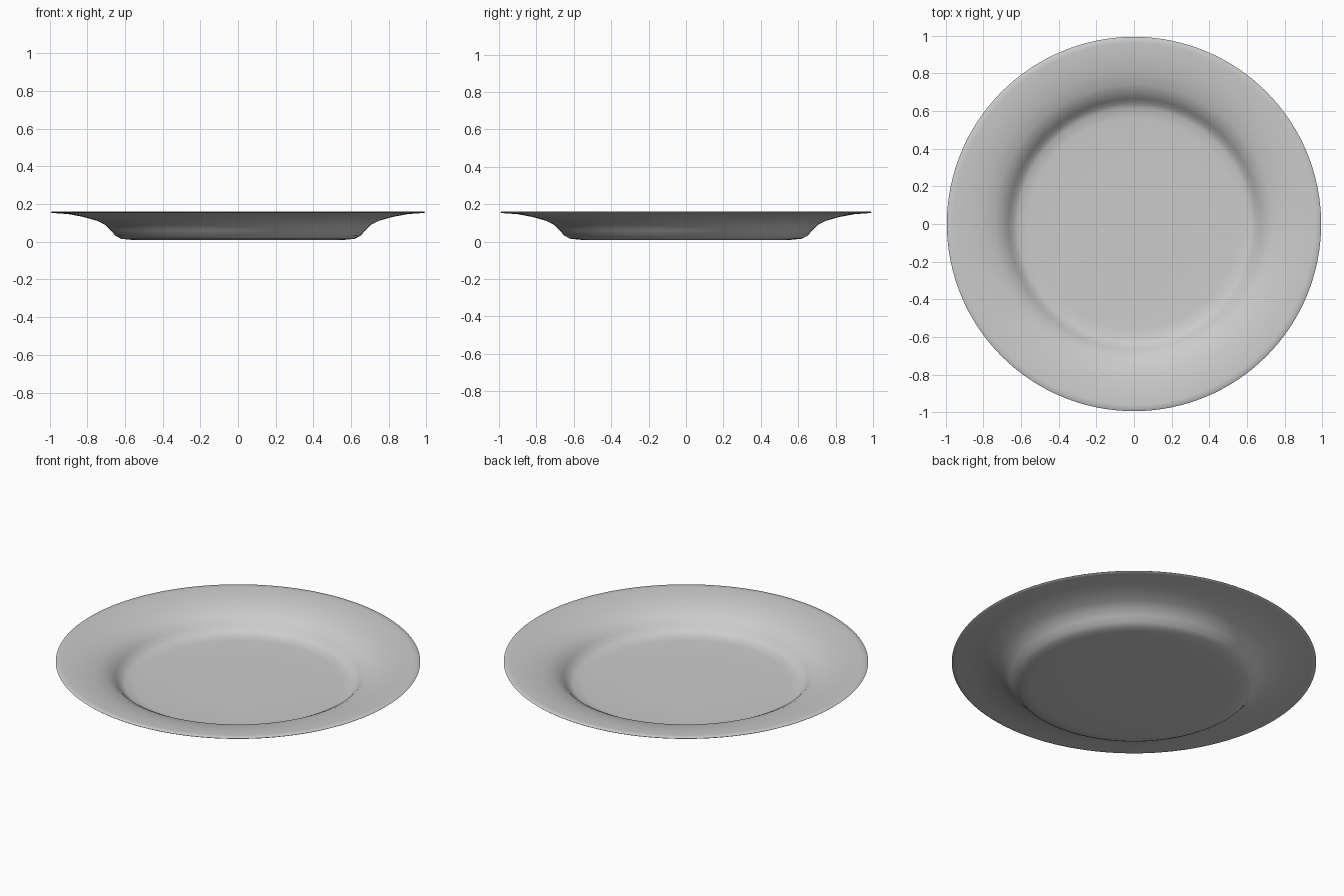
import bpy
import bmesh
import math

cube = bpy.data.objects.get("Cube")
if cube:
    bpy.data.objects.remove(cube, do_unlink=True)

SEGMENTS = 128

# Plain grey glaze
glaze = bpy.data.materials.new("grey_glaze")
glaze.use_nodes = True
colour = (0.6, 0.6, 0.6, 1)
glaze.diffuse_color = colour
glaze.node_tree.nodes["Principled BSDF"].inputs["Base Color"].default_value = colour

# Underside profile from the foot out to the lip, then back over the top
under = [(0.3, 0.01), (0.56, 0.01), (0.62, 0.016), (0.65, 0.032), (0.675, 0.06),
         (0.705, 0.09), (0.75, 0.112), (0.82, 0.132), (0.9, 0.147), (0.97, 0.152)]
lip = [(0.988, 0.153), (0.993, 0.157), (0.988, 0.161)]
upper = [(0.96, 0.161), (0.89, 0.157), (0.81, 0.144), (0.74, 0.124), (0.695, 0.1),
         (0.665, 0.07), (0.642, 0.044), (0.615, 0.03), (0.56, 0.025), (0.3, 0.025)]
profile = [(0, 0.01)] + under + lip + upper + [(0, 0.025)]

# Spin the profile into a closed thin dish
bm = bmesh.new()
verts = [bm.verts.new((r, 0, z)) for r, z in profile]
edges = [bm.edges.new(pair) for pair in zip(verts, verts[1:])]
bmesh.ops.spin(bm, geom=verts + edges, cent=(0, 0, 0), axis=(0, 0, 1),
               angle=math.tau, steps=SEGMENTS, use_merge=True)
bmesh.ops.remove_doubles(bm, verts=bm.verts, dist=0.0001)
bmesh.ops.recalc_face_normals(bm, faces=bm.faces)

mesh = bpy.data.meshes.new("plate")
bm.to_mesh(mesh)
bm.free()
mesh.materials.append(glaze)
plate = bpy.data.objects.new("plate", mesh)
bpy.context.collection.objects.link(plate)

# Smooth glazed surface
bpy.ops.object.select_all(action="DESELECT")
plate.select_set(True)
bpy.context.view_layer.objects.active = plate
bpy.ops.object.shade_smooth_by_angle(angle=math.radians(50))
